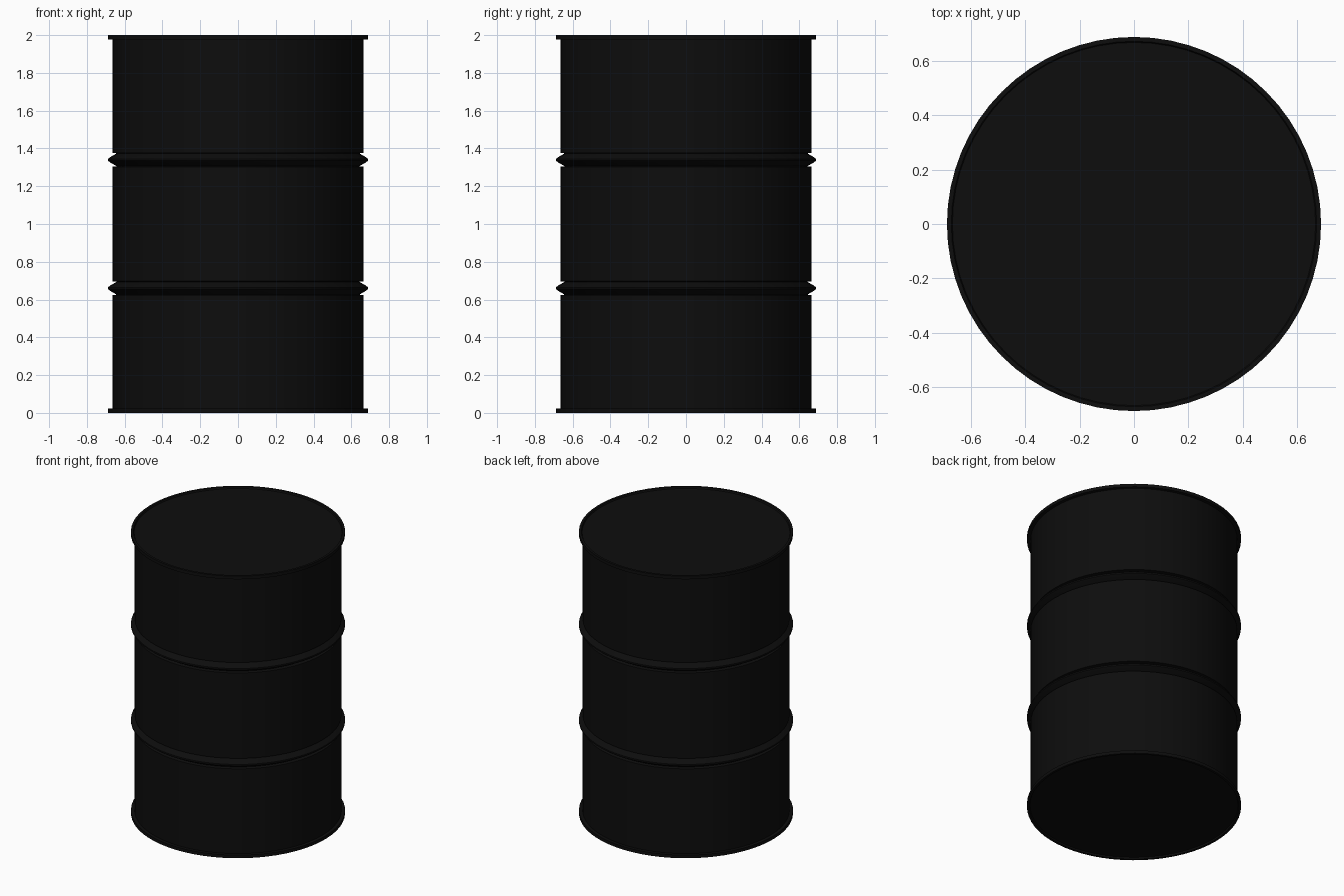
import bpy, bmesh, math

if "Cube" in bpy.data.objects:
    bpy.data.objects.remove(bpy.data.objects["Cube"])

SIDES = 64
mat = bpy.data.materials.new("black_paint")
mat.diffuse_color = (0.004, 0.004, 0.004, 1)
mat.use_nodes = True
mat.node_tree.nodes["Principled BSDF"].inputs["Base Color"].default_value = mat.diffuse_color


def lathe(name, profile):
    """Revolve (radius, z) points about the z axis; radius 0 closes an end."""
    bm = bmesh.new()
    rings = []
    for r, z in profile:
        n = SIDES if r > 0 else 1
        rings.append([bm.verts.new((r * math.cos(2 * math.pi * i / SIDES),
                                    r * math.sin(2 * math.pi * i / SIDES), z))
                      for i in range(n)])
    for a, b in zip(rings, rings[1:]):
        for i in range(SIDES):
            j = (i + 1) % SIDES
            quad = [a[i % len(a)], a[j % len(a)], b[j % len(b)], b[i % len(b)]]
            bm.faces.new(list(dict.fromkeys(quad)))
    bmesh.ops.recalc_face_normals(bm, faces=bm.faces)
    mesh = bpy.data.meshes.new(name)
    bm.to_mesh(mesh)
    bm.free()
    mesh.materials.append(mat)
    ob = bpy.data.objects.new(name, mesh)
    bpy.context.collection.objects.link(ob)
    bpy.ops.object.select_all(action='DESELECT')
    ob.select_set(True)
    bpy.context.view_layer.objects.active = ob
    bpy.ops.object.shade_smooth_by_angle(angle=math.radians(30))
    return ob


BODY, RIM, GROOVE = 0.665, 0.688, 0.642


def rolling_hoop(z):
    """Groove, raised bead, groove around height z."""
    return [(BODY, z - 0.037), (GROOVE, z - 0.034), (0.677, z - 0.014), (RIM, z - 0.005),
            (RIM, z + 0.005), (0.677, z + 0.014), (GROOVE, z + 0.034), (BODY, z + 0.037)]


# drum: recessed base, bottom rim, wall with two hoops, top rim, recessed lid
base = [(0, 0.01), (0.668, 0.01), (0.672, 0), (RIM, 0), (RIM, 0.022), (BODY, 0.022)]
lid = [(r, 2 - z) for r, z in reversed(base)]
lathe("drum", base + rolling_hoop(0.66) + rolling_hoop(1.34) + lid)
